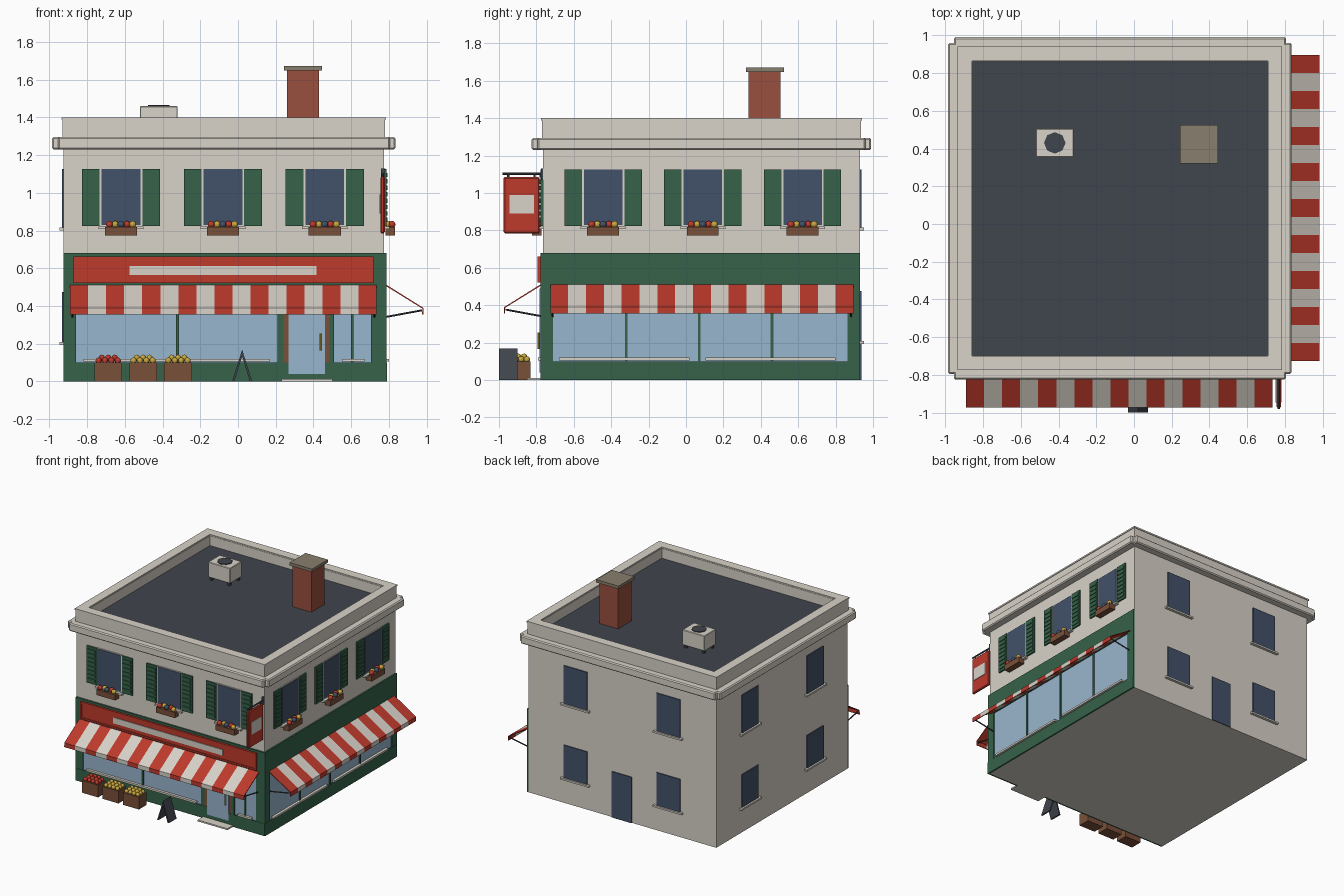
import bpy, bmesh, math
from mathutils import Vector, Matrix

cube = bpy.data.objects.get("Cube")
if cube:
    bpy.data.objects.remove(cube, do_unlink=True)


def material(name, rgb):
    lin = [((c / 255 + 0.055) / 1.055) ** 2.4 for c in rgb] + [1]
    m = bpy.data.materials.new(name)
    m.use_nodes = True
    m.diffuse_color = lin
    m.node_tree.nodes["Principled BSDF"].inputs["Base Color"].default_value = lin
    return m


CREAM = material("cream plaster", (216, 210, 200))
RED = material("signal red", (190, 58, 44))
GREEN = material("shop green", (54, 98, 74))
SLATE = material("dark slate", (64, 69, 77))
NAVY = material("dark window", (66, 81, 104))
GLASS = material("shop glass", (152, 182, 205))
BRICK = material("brick", (152, 80, 62))
WOOD = material("brown wood", (122, 80, 58))
YELLOW = material("yellow", (200, 166, 62))
STONE = material("chimney stone", (136, 126, 109))

# Wall planes
X0, X1, Y0, Y1 = -0.925, 0.775, -0.765, 0.93


def place(side, u, d, z):
    """u runs along the wall, d outwards from it."""
    return Vector({"front": (u, Y0 - d, z), "back": (u, Y1 + d, z),
                   "right": (X1 + d, u, z), "left": (X0 - d, u, z)}[side])


def finish(name, bm, mats):
    bmesh.ops.recalc_face_normals(bm, faces=bm.faces)
    me = bpy.data.meshes.new(name)
    bm.to_mesh(me)
    bm.free()
    for m in mats:
        me.materials.append(m)
    ob = bpy.data.objects.new(name, me)
    bpy.context.collection.objects.link(ob)
    return ob


def boxes(name, spans, mat, bevel=0):
    """One object from several (corner, opposite corner) boxes."""
    bm = bmesh.new()
    for a, b in spans:
        a, b = Vector(a), Vector(b)
        size = Vector([abs(c) for c in b - a])
        bmesh.ops.create_cube(bm, size=1, matrix=Matrix.Translation((a + b) / 2) @ Matrix.Diagonal(size).to_4x4())
    ob = finish(name, bm, [mat])
    if bevel:
        mod = ob.modifiers.new("bevel", "BEVEL")
        mod.width, mod.segments = bevel, 1
    return ob


def panels(name, side, spans, mat, bevel=0):
    """Boxes on a wall, each (u0, u1, z0, z1, d0, d1)."""
    return boxes(name, [(place(side, u0, d0, z0), place(side, u1, d1, z1))
                        for u0, u1, z0, z1, d0, d1 in spans], mat, bevel)


def rods(name, pairs, r, mat):
    bm = bmesh.new()
    for a, b in pairs:
        a, b = Vector(a), Vector(b)
        turn = (b - a).to_track_quat("Z", "Y").to_matrix().to_4x4()
        bmesh.ops.create_cone(bm, cap_ends=True, segments=8, radius1=r, radius2=r,
                              depth=(b - a).length, matrix=Matrix.Translation((a + b) / 2) @ turn)
    return finish(name, bm, [mat])


def balls(name, centres, r, mats):
    bm = bmesh.new()
    for i, c in enumerate(centres):
        before = set(bm.faces)
        bmesh.ops.create_uvsphere(bm, u_segments=10, v_segments=6, radius=r, matrix=Matrix.Translation(c))
        for f in set(bm.faces) - before:
            f.material_index = i % len(mats)
            f.smooth = True
    return finish(name, bm, mats)


def ring(name, grow, inner, z0, z1, mat):
    x0, x1, y0, y1 = X0 - grow, X1 + grow, Y0 - grow, Y1 + grow
    a, b, c, d = X0 + inner, X1 - inner, Y0 + inner, Y1 - inner
    return boxes(name, [((x0, y0, z0), (x1, c, z1)), ((x0, d, z0), (x1, y1, z1)),
                        ((x0, c, z0), (a, d, z1)), ((b, c, z0), (x1, d, z1))], mat)


# Building body, roof, parapet and cornice
boxes("walls", [((X0, Y0, 0), (X1, Y1, 1.3))], CREAM)
boxes("roof", [((X0 + .03, Y0 + .03, 1.29), (X1 - .03, Y1 - .03, 1.31))], SLATE)
ring("parapet", .005, .068, 1.29, 1.39, CREAM)
ring("parapet_cap", .01, .065, 1.388, 1.4, CREAM)
for i, (gx, gy) in enumerate([(.03, .06), (.06, .03)]):
    boxes(f"cornice_{i}", [((X0 - gx, Y0 - gy, 1.23), (X1 + gx, Y1 + gy, 1.295))], CREAM, .008)

# Chimney and roof fan unit
boxes("chimney", [((.26, .335, 1.3), (.43, .505, 1.65))], BRICK)
boxes("chimney_cap", [((.243, .32, 1.648), (.445, .525, 1.672))], STONE)
boxes("fan_unit", [((-.52, .355, 1.335), (-.32, .505, 1.46))], CREAM, .004)
boxes("fan_unit_feet", [((x, y, 1.3), (x + .02, y + .02, 1.34))
                        for x in (-.51, -.35) for y in (.365, .475)], SLATE)
rods("fan", [((-.42, .43, 1.455), (-.42, .43, 1.466))], .057, SLATE)


def dressed_window(side, u):
    """Upper window with shutters and a flower box."""
    n = f"{side}_upper"
    panels(n + "_frame", side, [(u - .115, u + .115, .82, 1.13, 0, .006)], CREAM)
    panels(n + "_glass", side, [(u - .103, u + .103, .83, 1.125, 0, .009)], NAVY)
    panels(n + "_sill", side, [(u - .12, u + .12, .808, .822, 0, .028)], CREAM)
    slabs = []
    for c in (u - .16, u + .16):
        slabs.append((c - .047, c + .047, .825, 1.127, 0, .012))
        slabs += [(c - .036, c + .036, .845 + k * .034, .868 + k * .034, .01, .018) for k in range(8)]
    panels(n + "_shutters", side, slabs, GREEN)
    panels(n + "_flower_box", side, [(u - .085, u + .085, .773, .818, .008, .058)], WOOD)
    balls(n + "_flowers", [place(side, u + (k - 2) * .031, .034 + .008 * (-1) ** k, .832)
                           for k in range(5)], .019, [RED, YELLOW, NAVY])


for k in (-1, 0, 1):
    dressed_window("front", -.08 + k * .54)
    dressed_window("right", .09 + k * .533)

# Plain windows and back door
for side, mid in (("back", -.075), ("left", .08)):
    for u in (mid - .42, mid + .42):
        for low, z0, z1 in (("upper", .815, 1.125), ("lower", .208, .475)):
            panels(f"{side}_{low}_window", side, [(u - .107, u + .107, z0, z1, 0, .008)], NAVY)
            panels(f"{side}_{low}_sill", side, [(u - .13, u + .13, z0 - .014, z0, 0, .022)], CREAM)
panels("back_door", "back", [(-.165, .015, 0, .375, 0, .008)], NAVY)


def awning(side, u0, u1, n=17):
    """Striped sloping canopy with a hanging edge and two stays."""
    bm = bmesh.new()
    profile = [(.012, .508), (.205, .388), (.205, .355)]
    for i in range(n):
        a, b = (u0 + (u1 - u0) * j / n for j in (i, i + 1))
        for p, q in zip(profile, profile[1:]):
            vs = [bm.verts.new(place(side, u, *e)) for u, e in ((a, p), (b, p), (b, q), (a, q))]
            bm.faces.new(vs).material_index = i % 2
    bmesh.ops.remove_doubles(bm, verts=bm.verts, dist=.0005)
    ob = finish(side + "_awning", bm, [RED, CREAM])
    mod = ob.modifiers.new("thickness", "SOLIDIFY")
    mod.thickness, mod.offset = .007, 0
    rods(side + "_awning_stays", [(place(side, u, .01, .342), place(side, u, .2, .377))
                                  for u in (u0 + .012, u1 - .012)], .005, SLATE)


awning("front", -.89, .735)
awning("right", -.725, .895)

# Shopfront: base, fascia and posts over the glass
panels("front_shop_glass", "front", [(-.87, .24, .09, .52, 0, .004), (.5, .71, .09, .52, 0, .004)], GLASS)
panels("right_shop_glass", "right", [(-.72, .87, .09, .52, 0, .004)], GLASS)
panels("front_shopfront", "front", [
    (X0, X1 + .012, 0, .1, 0, .014), (X0, X1 + .012, .5, .68, 0, .012),
    (X0, -.86, .1, .5, 0, .012), (.705, X1 + .012, .1, .5, 0, .012),
    (.21, .24, .1, .5, 0, .012), (.485, .51, .1, .5, 0, .012),
    (-.328, -.314, .1, .5, 0, .012), (.6, .612, .1, .5, 0, .012)], GREEN)
panels("right_shopfront", "right", [
    (Y0 - .01, Y1, 0, .1, 0, .014), (Y0 - .01, Y1, .5, .68, 0, .012),
    (Y0 - .01, -.71, .1, .5, 0, .012), (.863, Y1, .1, .5, 0, .012)]
    + [(u - .007, u + .007, .1, .5, 0, .012) for u in (-.32, .07, .46)], GREEN)
panels("front_shop_sills", "front", [(-.82, .17, .105, .12, 0, .025), (.55, .67, .105, .12, 0, .025)], CREAM)
panels("right_shop_sills", "right", [(-.68, .02, .105, .12, 0, .025), (.105, .8, .105, .12, 0, .025)], CREAM)

# Shop door
panels("door_frame", "front", [(.238, .487, .1, .5, 0, .011)], WOOD)
panels("door_glass", "front", [(.267, .46, .04, .49, 0, .017)], GLASS)
rods("door_handle", [(place("front", .437, .024, .165), place("front", .437, .024, .255))], .006, YELLOW)
panels("door_step", "front", [(.23, .5, 0, .012, 0, .085)], CREAM)

# Long sign over the shop window
panels("shop_sign", "front", [(-.87, .715, .523, .66, .01, .022)], RED)
panels("shop_sign_rim", "front", [(-.872, .717, .648, .662, .01, .028), (-.872, .717, .521, .535, .01, .028),
                                  (-.872, -.858, .535, .648, .01, .028), (.703, .717, .535, .648, .01, .028)], RED)
panels("shop_sign_plate", "front", [(-.575, .415, .564, .612, .02, .027)], CREAM)

# Hanging sign at the corner
boxes("hanging_sign", [((.756, -.975, .785), (.778, -.782, 1.085))], RED, .006)
boxes("hanging_sign_plate", [((.751, -.945, .89), (.783, -.812, .99))], CREAM)
rods("hanging_sign_arm", [((.767, -.98, 1.103), (.767, Y0, 1.103)), ((.767, -.95, 1.08), (.767, -.95, 1.103)),
                          ((.767, -.81, 1.08), (.767, -.81, 1.103))], .006, SLATE)
boxes("hanging_sign_bracket", [((.757, -.775, 1.07), (.777, Y0, 1.13))], SLATE)

# Fruit crates
for i, colour in enumerate((RED, YELLOW, YELLOW)):
    x = -.688 + i * .185
    boxes("fruit_crate", [((x - .073, -.93, 0), (x + .073, -.832, .1))], WOOD)
    heap = [(x + (c - 1.5) * .034, -.881 + (r - 1) * .031, .11) for r in range(3) for c in range(4)]
    heap += [(x + (c - 1) * .034, -.881 + (r - .5) * .031, .125) for r in range(2) for c in range(3)]
    balls("crate_fruit", heap, .017, [colour])

# Folding pavement board
for s in (-1, 1):
    bm = bmesh.new()
    foot, top = .022 + s * .053, .022
    ends = [(top, .168), (foot, 0), (foot - s * .012, 0), (top - s * .004, .148)]
    face = bm.faces.new([bm.verts.new((x, -1, z)) for x, z in ends])
    moved = bmesh.ops.extrude_face_region(bm, geom=[face])["geom"]
    bmesh.ops.translate(bm, vec=(0, .1, 0), verts=[v for v in moved if isinstance(v, bmesh.types.BMVert)])
    finish("pavement_board", bm, [SLATE])
